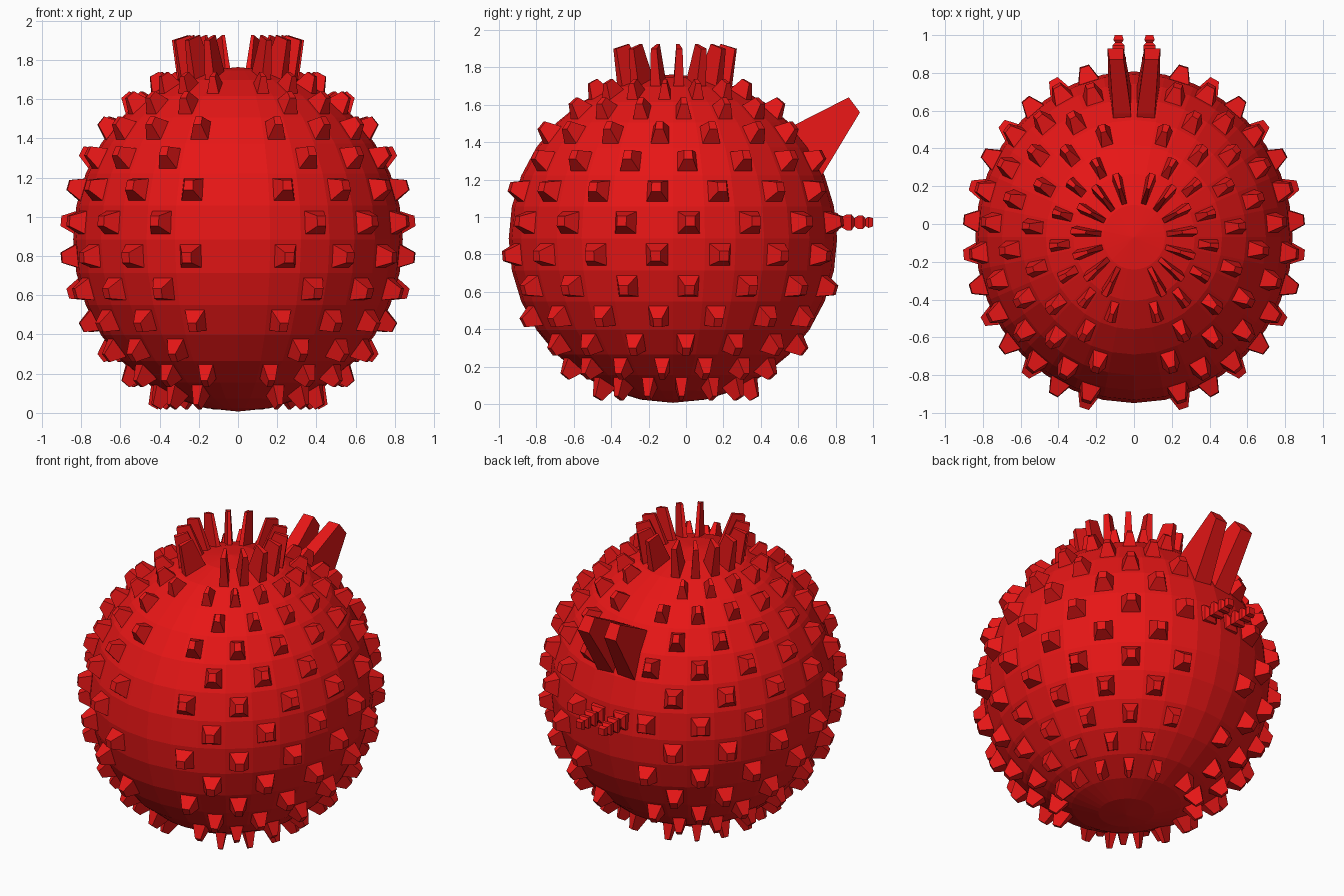
import bpy, bmesh, math
from mathutils import Vector, Matrix

if "Cube" in bpy.data.objects:
    bpy.data.objects.remove(bpy.data.objects["Cube"])

R, CENTRE, SQUASH_X = 0.878, Vector((0, -0.07, 0.885)), 0.957
STEP = 11.25  # degrees per sphere face

red = bpy.data.materials.new("red")
red.diffuse_color = (0.8, 0.008, 0.008, 1)
red.use_nodes = True
red.node_tree.nodes["Principled BSDF"].inputs["Base Color"].default_value = red.diffuse_color


def finish(name, bm):
    bmesh.ops.recalc_face_normals(bm, faces=bm.faces[:])
    mesh = bpy.data.meshes.new(name)
    bm.to_mesh(mesh)
    bm.free()
    mesh.materials.append(red)
    obj = bpy.data.objects.new(name, mesh)
    bpy.context.collection.objects.link(obj)
    return obj


def pull(bm, face, scale, offset):
    """Extrude one face, scale it about its middle and move it."""
    new = bmesh.ops.extrude_discrete_faces(bm, faces=[face])["faces"][0]
    mid = new.calc_center_median()
    for v in new.verts:
        v.co = mid + (v.co - mid) * scale + offset
    return new


def loft(name, sections):
    """Join four-cornered sections into a closed solid, mirrored across x."""
    bm = bmesh.new()
    rings = [[bm.verts.new(p) for p in s] for s in sections]
    for a, b in zip(rings, rings[1:]):
        for i in range(4):
            j = (i + 1) % 4
            bm.faces.new((a[i], a[j], b[j], b[i]))
    bm.faces.new(rings[0])
    bm.faces.new(rings[-1])
    obj = finish(name, bm)
    obj.modifiers.new("mirror", 'MIRROR').use_axis[0] = True
    return obj


# Body: low-poly sphere with spikes pulled from a checkerboard of faces
bm = bmesh.new()
bmesh.ops.create_uvsphere(bm, u_segments=32, v_segments=16, radius=R)
chosen = []
for f in bm.faces:
    c = f.calc_center_median()
    row = math.floor(math.degrees(math.asin(c.z / c.length)) / STEP)
    col = math.floor(math.degrees(math.atan2(abs(c.x), -c.y)) / STEP)
    if -6 <= row <= 6 and 1 <= col <= 14 and (row + col) % 2 == 0:
        chosen.append((f, row))
for f, row in chosen:
    n = f.calc_center_median().normalized()
    # the ring around the crown is tall and slender
    base, tip, height = (0.85, 0.6, 0.2) if row == 6 else (0.68, 0.45, 0.08)
    if row == -6:
        height = 0.095
    inner = pull(bm, f, base, Vector((0, 0, 0)))
    pull(bm, inner, tip, n * height)
bmesh.ops.transform(bm, matrix=Matrix.Translation(CENTRE) @ Matrix.Diagonal((SQUASH_X, 1, 1, 1)),
                    verts=bm.verts[:])
finish("spiked_body", bm)


# Back fins: wedges rising from the upper back
def fin_section(low, high, x0, x1, x2, x3):
    return [(x0, *low), (x1, *low), (x2, *high), (x3, *high)]


loft("back_fins", [
    fin_section((0.69, 1.20), (0.53, 1.46), 0.015, 0.135, 0.11, 0.015),
    fin_section((0.725, 1.22), (0.585, 1.495), 0.015, 0.135, 0.11, 0.015),
    fin_section((0.93, 1.56), (0.87, 1.64), 0.055, 0.14, 0.13, 0.055),
])

# Tail prongs: pairs of beaded stalks
beads = [(0.77, 0.055), (0.81, 0.05), (0.825, 0.024), (0.86, 0.043), (0.885, 0.043),
         (0.9, 0.022), (0.92, 0.036), (0.945, 0.036), (0.96, 0.02), (0.975, 0.03), (1.0, 0.022)]
loft("tail_prongs", [
    [(0.082 + sx * h * 0.9, y, 0.972 + sz * h) for sx, sz in ((-1, -1), (1, -1), (1, 1), (-1, 1))]
    for y, h in beads])
